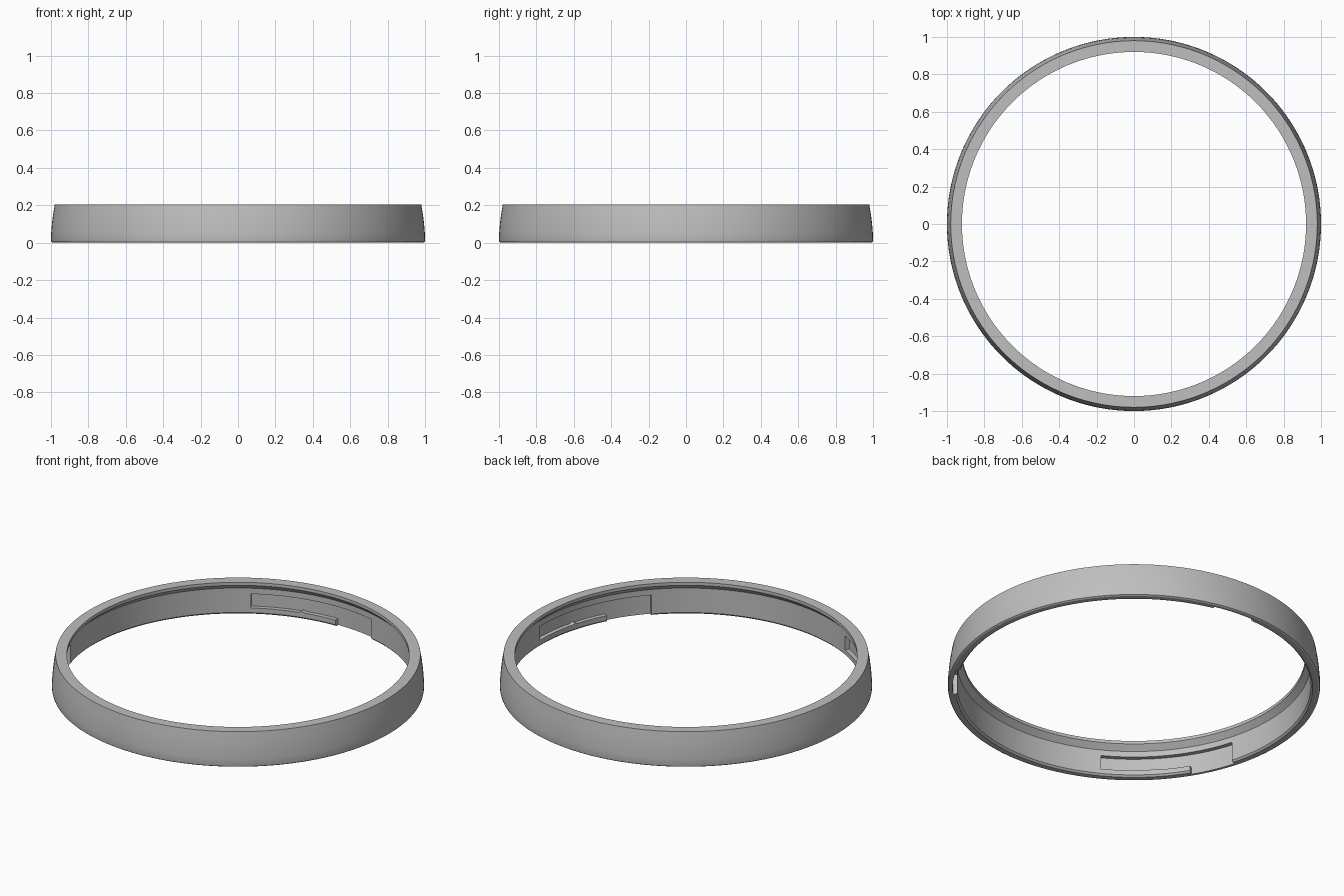
import bpy, bmesh, math

if "Cube" in bpy.data.objects:
    bpy.data.objects.remove(bpy.data.objects["Cube"])

SEGMENTS = 180

grey = bpy.data.materials.new("plain grey")
grey.diffuse_color = (0.52, 0.52, 0.52, 1)
grey.use_nodes = True
grey.node_tree.nodes["Principled BSDF"].inputs["Base Color"].default_value = grey.diffuse_color


def polar(r, deg, z):
    a = math.radians(deg)
    return (r * math.cos(a), r * math.sin(a), z)


def sweep(name, sections, closed):
    """Skin a list of equal point loops; cap the ends unless closed."""
    bm = bmesh.new()
    loops = [[bm.verts.new(p) for p in s] for s in sections]
    n = len(loops[0])
    for i in range(len(loops) if closed else len(loops) - 1):
        a, b = loops[i], loops[(i + 1) % len(loops)]
        for j in range(n):
            k = (j + 1) % n
            bm.faces.new((a[j], b[j], b[k], a[k]))
    if not closed:
        bm.faces.new(loops[0])
        bm.faces.new(loops[-1])
    bmesh.ops.recalc_face_normals(bm, faces=bm.faces)
    mesh = bpy.data.meshes.new(name)
    bm.to_mesh(mesh)
    bm.free()
    mesh.materials.append(grey)
    obj = bpy.data.objects.new(name, mesh)
    bpy.context.collection.objects.link(obj)
    return obj


# Ring body: bowed outer wall, inward lip at the top, small chamfers at the foot
profile = [(0.96, 0), (0.99, 0), (0.998, 0.005), (1.0, 0.015), (0.999, 0.05),
           (0.995, 0.1), (0.989, 0.15), (0.98, 0.203), (0.92, 0.203),
           (0.92, 0.185), (0.95, 0.155), (0.95, 0.01)]
ring = sweep("bayonet_ring",
             [[polar(r, 360 * i / SEGMENTS, z) for r, z in profile]
              for i in range(SEGMENTS)], True)

# Three L-shaped locking slots: shelf with a small detent, then an open entry
SHELF, TOP = 0.038, 0.121
floor = [(t, SHELF) for t in range(0, 16, 2)]
floor += [(16, SHELF), (17, SHELF + 0.008), (18, SHELF)]
floor += [(t, SHELF) for t in range(20, 29, 2)]
floor += [(29.3, SHELF), (29.35, -0.05)]
floor += [(t, -0.05) for t in (31, 33, 35, 37, 39, 41, 43, 44.5)]

for n in range(3):
    start = 0.8 + 120 * n
    cutter = sweep("slot_cutter",
                   [[polar(0.93, start - t, zb), polar(0.975, start - t, zb),
                     polar(0.975, start - t, TOP), polar(0.93, start - t, TOP)]
                    for t, zb in floor], False)
    cutter.hide_render = True
    cut = ring.modifiers.new("slot", 'BOOLEAN')
    cut.operation = 'DIFFERENCE'
    cut.solver = 'EXACT'
    cut.object = cutter
    bpy.context.view_layer.objects.active = ring
    bpy.ops.object.modifier_apply(modifier=cut.name)
    bpy.data.objects.remove(cutter)

# Smooth walls with crisp edges
bpy.ops.object.select_all(action='DESELECT')
ring.select_set(True)
bpy.context.view_layer.objects.active = ring
bpy.ops.object.shade_smooth_by_angle(angle=math.radians(25))
